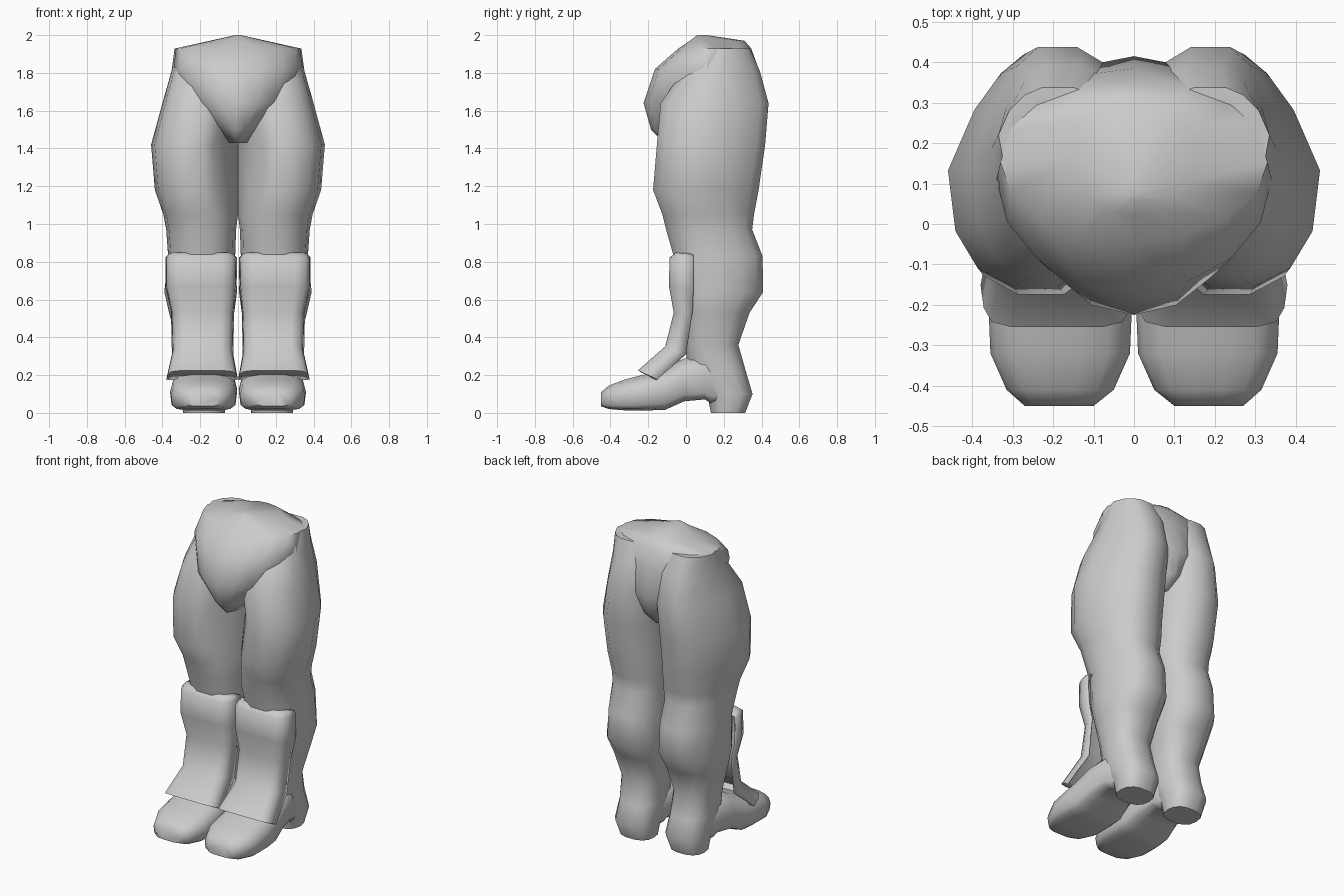
import bpy, bmesh, math

if "Cube" in bpy.data.objects:
    bpy.data.objects.remove(bpy.data.objects["Cube"])


def oval(a0, a1, b0, b1, n=14, low=0.8, high=0.8, gap=0, pull=0):
    """Squarish oval filling a0..a1, b0..b1; low/high set each half's roundness.
    gap trims the inner front corner, pull trims the outer back corner."""
    pts = []
    for i in range(n):
        t = 2 * math.pi * i / n
        c, s = math.cos(t), math.sin(t)
        e = low if s < 0 else high
        a = math.copysign(abs(c) ** e, c)
        b = math.copysign(abs(s) ** e, s)
        x = (a0 + a1) / 2 + a * (a1 - a0) / 2
        x += gap * max(0, -c) * max(0, -s) * 2 - pull * max(0, c) * max(0, s) * 2
        pts.append((x, (b0 + b1) / 2 + b * (b1 - b0) / 2))
    return pts


def loft(name, rings, closed=True, mirror=True, angle=60, thickness=0):
    """Skin a list of point rings; closed rings are also capped."""
    bm = bmesh.new()
    rows = [[bm.verts.new(p) for p in r] for r in rings]
    n = len(rows[0])
    for r0, r1 in zip(rows, rows[1:]):
        for i in range(n if closed else n - 1):
            j = (i + 1) % n
            bm.faces.new((r0[i], r0[j], r1[j], r1[i]))
    if closed:
        bm.faces.new(rows[0])
        bm.faces.new(rows[-1])
    bmesh.ops.recalc_face_normals(bm, faces=bm.faces)
    me = bpy.data.meshes.new(name)
    bm.to_mesh(me)
    bm.free()
    me.shade_smooth()
    me.set_sharp_from_angle(angle=math.radians(angle))
    ob = bpy.data.objects.new(name, me)
    bpy.context.collection.objects.link(ob)
    if thickness:
        m = ob.modifiers.new("thickness", 'SOLIDIFY')
        m.thickness = thickness
        m.offset = 0
    if mirror:
        m = ob.modifiers.new("mirror", 'MIRROR')
        m.use_mirror_merge = False
    return ob


# legs down to the heel: z, inner x, outer x, front y, back y, inner-front gap, outer-back pull
leg = [
    (1.93, .05, .335, .10, .34, 0, .02), (1.81, .005, .352, -.02, .395, 0, .03),
    (1.64, 0, .40, -.14, .443, .03, .05), (1.42, 0, .46, -.16, .425, .06, .06),
    (1.18, 0, .44, -.18, .39, .045, .05), (1.05, 0, .395, -.13, .365, .02, .03),
    (.97, .01, .38, -.11, .355, 0, .02), (.83, .015, .37, -.07, .41, 0, .02),
    (.64, .005, .39, -.04, .413, 0, .03), (.53, .02, .365, -.02, .34, 0, .01),
    (.36, .05, .32, .0, .28, 0, 0), (.22, .05, .31, .0, .32, 0, 0),
    (.10, .05, .31, .11, .355, 0, 0), (.0, .07, .29, .13, .315, 0, 0),
]
loft("leg", [[(x, y, z) for x, y in oval(xi, xo, yf, yb, gap=g, pull=p)]
             for z, xi, xo, yf, yb, g, p in leg])

# boots, lofted from heel to toe: y, inner x, outer x, bottom z, top z
boot = [
    (.24, .08, .28, .05, .25), (.13, .05, .31, .05, .31), (.10, .04, .32, .07, .31),
    (-.01, .02, .34, .06, .29), (-.11, .005, .355, .015, .24), (-.20, .005, .36, .012, .21),
    (-.32, .01, .355, .012, .18), (-.41, .05, .315, .02, .145), (-.45, .10, .27, .035, .11),
]
loft("boot", [[(x, y, z) for x, z in oval(xi, xo, zb, zt, 14, .45, .8)]
              for y, xi, xo, zb, zt in boot], angle=50)

# shin guards: front y, front z, rear y, rear z, inner x, outer x
guard = [
    (.03, .84, .04, .83, .04, .35), (-.05, .845, .04, .83, .02, .37),
    (-.083, .82, .04, .82, .01, .38),
    (-.085, .67, .04, .67, .012, .38), (-.06, .53, .035, .54, .025, .35),
    (-.105, .35, .0, .31, .03, .345), (-.25, .225, -.15, .18, .005, .375),
    (-.16, .18, -.15, .178, .005, .375),
]
across = [(0, 1), (.02, .45), (.07, .12), (.2, .0), (.5, 0), (.8, 0), (.93, .12), (.98, .45), (1, 1)]
loft("shin_guard", [[(xi + u * (xo - xi), yf + d * (yb - yf), zf + d * (zb - zf)) for u, d in across]
                    for yf, zf, yb, zb, xi, xo in guard], closed=False, thickness=.01)

# pelvis and belly: z, half width, front y, back y
pelvis = [
    (2.0, .015, .06, .11), (1.97, .15, .02, .31), (1.93, .33, -.04, .345),
    (1.82, .34, -.165, .385), (1.64, .27, -.225, .415), (1.50, .11, -.185, .37),
    (1.43, .05, -.12, .30),
]
loft("pelvis", [[(x, y, z) for x, y in oval(-w, w, yf, yb, 16, 1, .9)]
                for z, w, yf, yb in pelvis], mirror=False)
